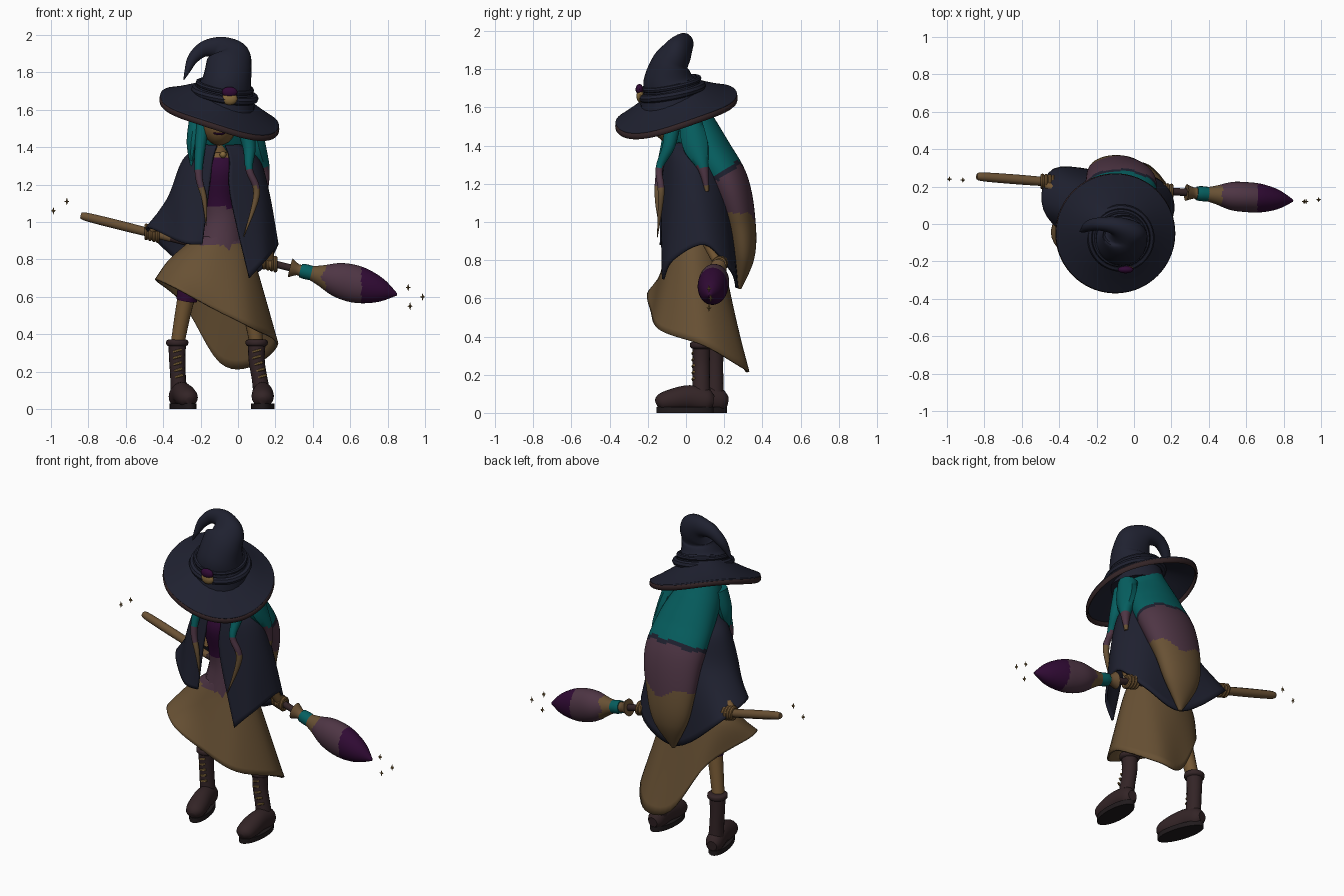
import bpy, bmesh, math
from mathutils import Vector

cube = bpy.data.objects.get("Cube")
if cube:
    bpy.data.objects.remove(cube)

PALETTE = {"navy": "1f2130", "tan": "685134", "mauve": "4e3544", "purple": "300a34", "teal": "065f60",
           "brown": "332426", "sole": "201a1c", "skin": "745733", "gold": "866a3c", "wood": "6a5134"}
MATERIALS = {}
for label, code in PALETTE.items():
    srgb = [int(code[i:i + 2], 16) / 255 for i in (0, 2, 4)]
    rgba = [((c + .055) / 1.055) ** 2.4 if c > .04 else c / 12.92 for c in srgb] + [1]
    m = bpy.data.materials.new(label)
    m.use_nodes = True
    m.diffuse_color = rgba
    m.node_tree.nodes["Principled BSDF"].inputs["Base Color"].default_value = rgba
    MATERIALS[label] = m
made = []


def spline(points, n, closed=False):
    """Smooth curve through points of any dimension."""
    p = [Vector(q) for q in points]
    count, out = len(p), []
    get = lambda i: p[i % count] if closed else p[max(0, min(count - 1, i))]
    for i in range(count if closed else count - 1):
        a, b, c, d = (get(i + k) for k in (-1, 0, 1, 2))
        for k in range(n):
            t = k / n
            out.append((b * 2 + (c - a) * t + (a * 2 - b * 5 + c * 4 - d) * t * t
                        + (b * 3 - a - c * 3 + d) * t ** 3) * .5)
    return out if closed else out + [p[-1]]


def build(name, rings, colour, wrap=True, loop=False, caps=False, thick=0):
    """Skin a list of rings; colour is a name or a rule on the face centre."""
    bm = bmesh.new()
    grid = [[bm.verts.new(q) for q in ring] for ring in rings]
    rows, cols = len(grid), len(grid[0])
    for i in range(rows if loop else rows - 1):
        for j in range(cols if wrap else cols - 1):
            k, l = (i + 1) % rows, (j + 1) % cols
            bm.faces.new((grid[i][j], grid[i][l], grid[k][l], grid[k][j]))
    if caps:
        bm.faces.new(grid[0])
        bm.faces.new(grid[-1])
    bmesh.ops.recalc_face_normals(bm, faces=bm.faces)
    mesh = bpy.data.meshes.new(name)
    used = []
    for f in bm.faces:
        key = colour if isinstance(colour, str) else colour(f.calc_center_median())
        if key not in used:
            used.append(key)
            mesh.materials.append(MATERIALS[key])
        f.material_index = used.index(key)
    bm.to_mesh(mesh)
    bm.free()
    obj = bpy.data.objects.new(name, mesh)
    bpy.context.collection.objects.link(obj)
    if thick:
        mod = obj.modifiers.new("thickness", "SOLIDIFY")
        mod.thickness, mod.offset = thick, 0
    made.append(obj)


def tube(name, points, colour, ref="X", sides=16, steps=6, loop=False):
    """Sweep an ellipse; points are x, y, z, radius along ref, other radius."""
    path = spline([tuple(q) + (q[3],) * (5 - len(q)) for q in points], steps, loop)
    ref = {"X": Vector((1, 0, 0)), "Y": Vector((0, 1, 0)), "Z": Vector((0, 0, 1))}[ref]
    rings, n = [], len(path)
    for i, q in enumerate(path):
        ahead = path[(i + 1) % n if loop else min(i + 1, n - 1)]
        behind = path[i - 1 if loop else max(i - 1, 0)]
        along = (ahead.to_3d() - behind.to_3d()).normalized()
        side = (ref - along * ref.dot(along)).normalized()
        other = along.cross(side)
        a, b = max(q[3], .001), max(q[4], .001)
        turn = [2 * math.pi * j / sides for j in range(sides)]
        rings.append([Vector(q[:3]) + side * a * math.cos(t) + other * b * math.sin(t) for t in turn])
    build(name, rings, colour, loop=loop, caps=not loop)


def sheet(name, rings, colour, closed, thick):
    """Cloth through a few rings of guide points."""
    wide = [spline(r, 6, closed) for r in rings]
    columns = [spline(col, 8) for col in zip(*wide)]
    build(name, list(zip(*columns)), colour, wrap=closed, thick=thick)


def ellipse(cx, cy, z, rx, ry, degrees):
    return [(cx + rx * math.cos(math.radians(d)), cy + ry * math.sin(math.radians(d)), z) for d in degrees]


def ball(name, centre, rx, ry, rz, colour):
    arc = [math.pi * k / 12 for k in range(13)]
    pts = [(centre[0], centre[1], centre[2] - rz * math.cos(t), rx * math.sin(t), ry * math.sin(t)) for t in arc]
    tube(name, pts, colour, steps=1)


# Head, neck and torso
ball("head", (-.1, -.07, 1.53), .095, .11, .12, "skin")
tube("neck", [(-.1, -.03, 1.46, .04), (-.1, -.02, 1.38, .045), (-.1, -.01, 1.33, .08, .06)], "skin")
tube("mouth", [(-.13, -.164, 1.475, .004), (-.1, -.172, 1.47, .006), (-.07, -.164, 1.475, .004)], "purple", "Z", 8)
tube("torso", [(-.1, -.01, 1.36, .09, .07), (-.1, -.02, 1.28, .11, .1), (-.1, 0, 1.12, .09, .085),
               (-.09, .02, 1, .11, .1), (-.1, .03, .86, .14, .13)],
     lambda c: "skin" if c.z > 1.345 else "purple" if c.z > 1.08 else "mauve")
ball("clasp", (-.08, -.1, 1.36), .018, .02, .018, "gold")

# Slanted skirt
around = range(0, -360, -45)
hem = [(.21, .1, .35), (.08, -.13, .43), (-.12, -.18, .53), (-.32, -.19, .64), (-.44, -.04, .69),
       (-.29, .2, .56), (-.1, .3, .25), (.08, .31, .23)]
skirt = [ellipse(-.1, .03, .92, .12, .11, around), ellipse(-.14, .04, .8, .22, .15, around), hem]
sheet("skirt", skirt, lambda c: "mauve" if c.z > .88 else "tan", True, .012)

# Open cape
sweep = [257 - 41.75 * k for k in range(9)]
cape_hem = [(-.19, -.13, .88), (-.3, -.11, .89), (-.48, .08, .97), (-.43, .29, .89), (-.13, .27, .66),
            (.12, .24, .74), (.21, .1, .88), (.15, -.07, .8), (.06, -.12, .7)]
cape = [ellipse(-.09, -.01, 1.41, .1, .08, sweep), ellipse(-.09, .03, 1.33, .2, .14, sweep),
        ellipse(-.1, .05, 1.14, .265, .18, sweep), cape_hem]
sheet("cape", cape, "navy", False, .014)


# Long back hair in bands
def hair_bands(c):
    edge = 1.155 + .6 * c.y + .008 * math.sin(c.x * 40)
    if c.z > edge:
        return "teal"
    if c.z > edge - .03:
        return "navy"
    return "mauve" if c.z > 1.02 + .03 * math.sin(c.x * 25) else "tan"


tube("back_hair", [(-.1, -.02, 1.64, .11, .1), (-.1, .03, 1.5, .145, .125), (-.08, .12, 1.36, .18, .12),
                   (-.07, .22, 1.2, .19, .11), (-.09, .28, 1, .16, .085), (-.1, .3, .82, .115, .06),
                   (-.11, .28, .65, .01)], hair_bands, sides=48, steps=18)


# Front hair strands
def strand_bands(c):
    return "teal" if c.z > 1.29 else "mauve" if c.z > 1.19 else "tan"


strands = {
    "right_strand": [(-.18, -.07, 1.56, .04), (-.2, -.1, 1.42, .03), (-.21, -.14, 1.25, .02),
                     (-.18, -.15, 1.12, .014), (-.17, -.14, .98, .002)],
    "left_strand": [(.03, -.07, 1.54, .05), (.06, -.09, 1.4, .035), (.06, -.14, 1.28, .02),
                    (.1, -.13, 1.15, .018), (.03, -.15, .92, .002)],
    "right_lock": [(-.21, -.03, 1.56, .05), (-.24, -.05, 1.42, .035, .05), (-.25, -.07, 1.3, .004)],
    "left_lock": [(.06, .02, 1.54, .06), (.1, .05, 1.4, .05, .07), (.14, .09, 1.28, .03), (.15, .11, 1.16, .01)]}
for label, points in strands.items():
    tube(label, points, strand_bands, sides=10)


# Hat
def brim_point(r, t, drop=0):
    lift = .12 * max(0, (.32 - r) / .22) ** 1.1
    wave = .03 * r * math.sin(3 * t + .6)
    return (-.1 + r * math.cos(t), -.05 + r * math.sin(t),
            1.588 + lift + wave + r * (.26 * math.sin(t) - .27 * math.cos(t)) - drop)


turns = [math.tau * k / 24 for k in range(24)]
sheet("hat_brim", [[brim_point(r, t) for t in turns] for r in (.1, .17, .25, .315)], "navy", True, .014)
tube("brim_trim", [brim_point(.312, t, .015) + (.017, .009) for t in turns], "brown", "Z", 8, 3, True)
tube("hat_crown", [(-.08, -.07, 1.6, .17), (-.07, -.075, 1.69, .155), (-.06, -.09, 1.75, .132),
                   (-.05, -.08, 1.83, .1, .122), (-.052, -.045, 1.885, .078, .112), (-.1, -.01, 1.93, .05, .063),
                   (-.18, 0, 1.925, .036, .042), (-.24, -.01, 1.875, .03), (-.27, -.03, 1.81, .016),
                   (-.29, -.04, 1.76, .002)], "navy", "Y", 24)
for label, z, r, fat in (("hat_band", 1.685, .158, .022), ("hat_fold", 1.725, .142, .014)):
    tube(label, [(-.07 + r * math.cos(t), -.075 + r * math.sin(t),
                  z + r * (.2 * math.sin(t) - .16 * math.cos(t)), fat) for t in turns], "navy", "Z", 8, 2, True)
ball("buckle", (-.045, -.24, 1.66), .042, .02, .034, "gold")
ball("buckle_gem", (-.045, -.244, 1.695), .042, .02, .028, "purple")
for k, spot in enumerate([(-.06, -.195, 1.8), (.02, -.125, 1.86), (-.13, -.19, 1.75)]):
    ball(f"hat_stud_{k}", spot, .007, .007, .007, "gold")


# Broom along a slanted axis
def on_axis(x):
    return (x, .19 - .077 * x, .825 - .25 * x)


def shaft(name, stops, colour, **kw):
    tube(name, [on_axis(s[0]) + tuple(s[1:]) for s in stops], colour, "Y", **kw)


shaft("broom_grip", [(-.84, .016), (-.8, .024), (-.6, .026), (-.36, .022)], "wood", sides=10)
shaft("broom_pole", [(-.36, .021), (0, .02), (.34, .02)], "brown", sides=10)
shaft("broom_collar", [(.28, .045, .052), (.32, .03), (.345, .035)], "wood")
shaft("broom_binding", [(.335, .037), (.36, .04), (.395, .039)], "teal")
shaft("broom_brush", [(.385, .036), (.44, .05, .055), (.52, .075, .088), (.6, .08, .1), (.68, .076, .092),
                      (.77, .052, .06), (.85, .006)],
      lambda c: "tan" if c.x < .46 + .015 * math.sin(c.z * 60) else "mauve" if c.x < .66 else "purple",
      sides=32, steps=10)

# Forearms and gripping hands
for side, elbow, grip in (("right", (-.3, .12, 1.06), -.46), ("left", (.13, .07, .98), .17)):
    x, y, z = on_axis(grip)
    tube(side + "_forearm", [elbow + (.035,), (x, y - .02, z + .02, .025)], "skin", sides=10)
    ball(side + "_hand", (x, y, z), .042, .037, .035, "skin")
    for k in range(4):
        fx, fy, fz = on_axis(grip - .03 + k * .02)
        ring = [(fx, fy + .031 * math.cos(t), fz + .034 * math.sin(t), .011) for t in turns[::2]]
        tube(f"{side}_finger_{k}", ring, "skin", sides=8, steps=2, loop=True)

# Legs and boots, the right foot turned in
legs = (("right", [(-.22, .08, .78, .065), (-.28, .11, .58, .046), (-.325, .14, .34, .036)], -.315, .15, .24),
        ("left", [(.01, .06, .78, .065), (.065, .07, .55, .048), (.1, .09, .34, .036)], .132, .08, 0))
foot = [(.065, .06, .03, .03), (.03, .065, .05, .06), (-.06, .08, .055, .065), (-.15, .068, .06, .058),
        (-.21, .055, .05, .045), (-.235, .045, .02, .02)]
for side, points, x, y, turned in legs:
    top = points[-1][0]
    tube(side + "_leg", points, "skin")
    tube(side + "_boot_shaft", [(top, y, .36, .048), (top, y, .26, .043, .045),
                                ((x + top) / 2, y, .16, .042, .046), (x, y, .05, .048, .05)], "brown")
    tube(side + "_boot_cuff", [(top, y, .335, .045), (top, y, .345, .058), (top, y, .365, .058),
                               (top, y, .372, .045)], "brown", steps=3)
    tube(side + "_boot_foot", [(x - turned * q[0], y + q[0]) + q[1:] for q in foot], "brown")
    outline = [ellipse(x, y - .085, z, .062, .15, range(0, 360, 15)) for z in (0, .03)]
    build(side + "_boot_sole", [[(p[0] - turned * (p[1] - y), p[1], p[2]) for p in ring] for ring in outline],
          "sole", caps=True)
    for k in range(5):
        z = .17 + k * .034
        mid = x + (top - x) * min(1, k / 3)
        tube(f"{side}_lace_{k}", [(mid - .02, y - .039, z, .007), (mid, y - .045, z + .006, .007),
                                  (mid + .02, y - .039, z + .012, .007)], "gold", "Z", 6, 2)
tube("garter", [(-.258, .1, .66, .06), (-.268, .105, .62, .058), (-.275, .11, .58, .055)], "purple")

# Four-pointed sparkles
sparks = [(.91, .12, .65), (.987, .13, .6), (.92, .12, .55), (-.987, .24, 1.06), (-.915, .235, 1.11)]
for k, spot in enumerate(sparks):
    for axis, ref in enumerate("YZX"):
        reach = Vector([(.013, .013, .019)[i] if i == axis else 0 for i in range(3)])
        centre = Vector(spot)
        tube(f"sparkle_{k}_{ref}", [(*(centre - reach), 0), (*centre, .006), (*(centre + reach), 0)],
             "gold", ref, 4, 1)

# Smooth shading with sharp edges kept
for obj in bpy.context.selected_objects:
    obj.select_set(False)
for obj in made:
    obj.select_set(True)
bpy.context.view_layer.objects.active = made[0]
bpy.ops.object.shade_smooth_by_angle(angle=math.radians(40))
